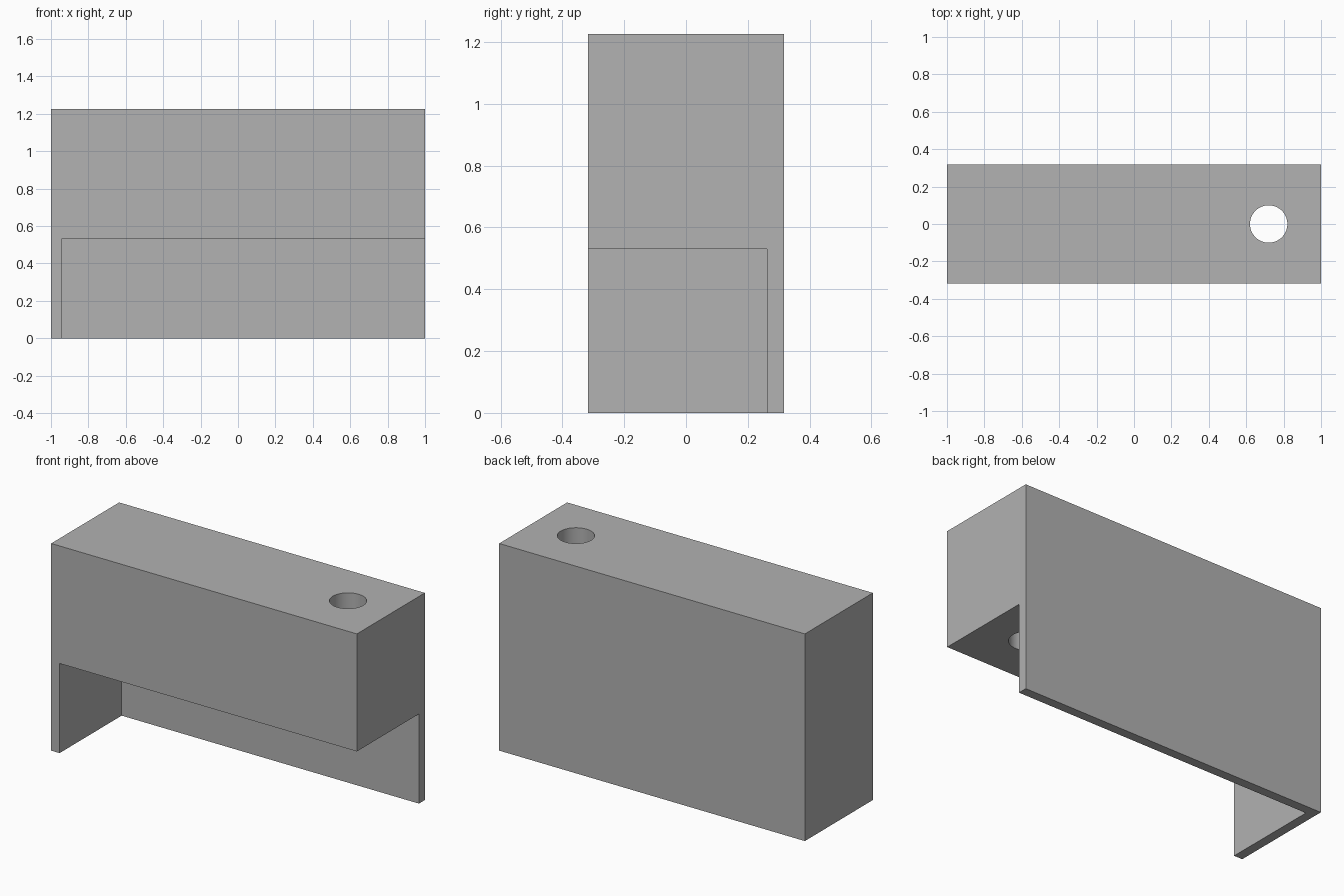
import bpy
import math

cube = bpy.data.objects.get("Cube")
if cube:
    bpy.data.objects.remove(cube, do_unlink=True)

WIDTH, DEPTH, HEIGHT = 2.0, 0.635, 1.225
WALL = 0.055
SOLID_BOTTOM = 0.53
HOLE_X, HOLE_RADIUS = 0.72, 0.1

grey = bpy.data.materials.new("plain grey")
grey.use_nodes = True
colour = (0.445, 0.445, 0.445, 1)
grey.diffuse_color = colour
grey.node_tree.nodes["Principled BSDF"].inputs["Base Color"].default_value = colour


def box(name, low, high):
    """Add a box between two opposite corners."""
    bpy.ops.mesh.primitive_cube_add(size=1, location=[(a + b) / 2 for a, b in zip(low, high)])
    obj = bpy.context.object
    obj.name = name
    obj.scale = [b - a for a, b in zip(low, high)]
    bpy.ops.object.transform_apply(location=True, rotation=False, scale=True)
    obj.data.materials.append(grey)
    return obj


def cut(target, cutter):
    """Subtract the cutter from the target, then discard it."""
    cutter.hide_render = True
    mod = target.modifiers.new("cut", "BOOLEAN")
    mod.operation = "DIFFERENCE"
    mod.solver = "EXACT"
    mod.object = cutter
    bpy.context.view_layer.objects.active = target
    bpy.ops.object.modifier_apply(modifier=mod.name)
    bpy.data.objects.remove(cutter, do_unlink=True)


# Main block, full height
x, y = WIDTH / 2, DEPTH / 2
block = box("bracket_block", (-x, -y, 0), (x, y, HEIGHT))

# Lower recess, leaving one end wall and the back wall
cut(block, box("recess_cutter", (WALL - x, -y - 1, -1), (x + 1, y - WALL, SOLID_BOTTOM)))

# Vertical through hole
bpy.ops.mesh.primitive_cylinder_add(vertices=64, radius=HOLE_RADIUS, depth=HEIGHT * 2,
                                    location=(HOLE_X, 0, HEIGHT))
hole_cutter = bpy.context.object
hole_cutter.data.materials.append(grey)
cut(block, hole_cutter)

# Smooth the bore, keep the outer edges crisp
bpy.ops.object.select_all(action="DESELECT")
block.select_set(True)
bpy.context.view_layer.objects.active = block
bpy.ops.object.shade_smooth_by_angle(angle=math.radians(30))
